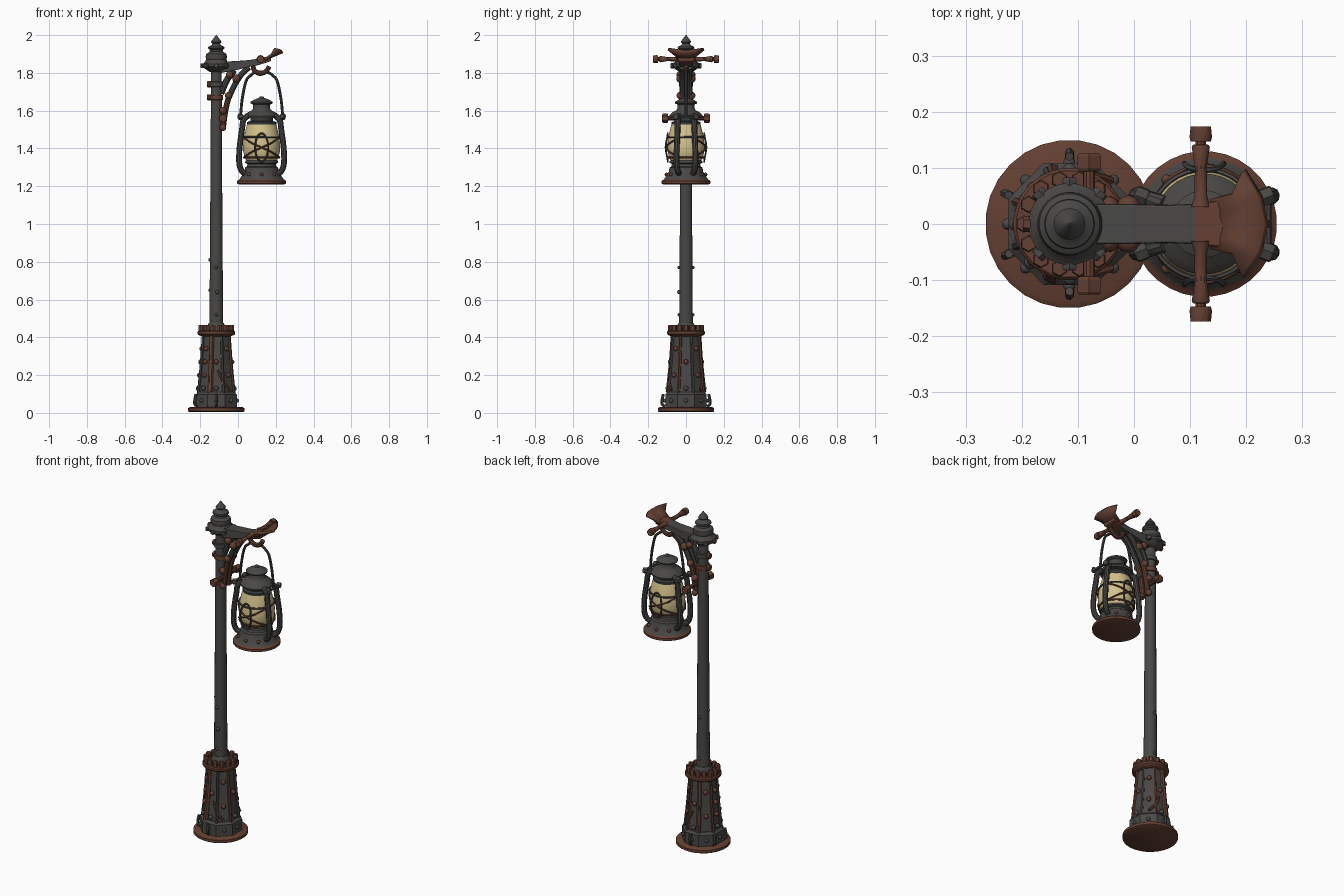
import bpy, bmesh, math
from mathutils import Vector, Matrix

if "Cube" in bpy.data.objects:
    bpy.data.objects.remove(bpy.data.objects["Cube"])

def mat(name, c):
    m = bpy.data.materials.new(name)
    m.diffuse_color = (*c, 1)
    m.use_nodes = True
    m.node_tree.nodes["Principled BSDF"].inputs["Base Color"].default_value = m.diffuse_color
    return m

IRON = mat("dark_iron", (0.066, 0.064, 0.060))
RUST = mat("rust_brown", (0.125, 0.050, 0.032))
GLASS = mat("cream_glass", (0.66, 0.54, 0.26))
BLACK = mat("dark_vent_metal", (0.040, 0.043, 0.042))
PX, LX = -0.115, 0.125      # pole axis and lantern axis

def finish(name, bm, mats, smooth=True, rule=None):
    bmesh.ops.recalc_face_normals(bm, faces=bm.faces)
    me = bpy.data.meshes.new(name)
    for m in (mats if isinstance(mats, list) else [mats]):
        me.materials.append(m)
    if rule:
        for f in bm.faces:
            f.material_index = rule(f.calc_center_median())
    bm.to_mesh(me)
    bm.free()
    ob = bpy.data.objects.new(name, me)
    bpy.context.collection.objects.link(ob)
    if smooth:
        bpy.context.view_layer.objects.active = ob
        for o in bpy.context.selected_objects:
            o.select_set(False)
        ob.select_set(True)
        bpy.ops.object.shade_smooth_by_angle(angle=math.radians(35))
    return ob

def lathe(name, prof, origin, mats, seg=28, axis=(0, 0, 1), rule=None, smooth=True):
    """Revolve (radius, height) pairs around an axis, with closed ends."""
    bm = bmesh.new()
    M = Matrix.Translation(origin) @ Vector((0, 0, 1)).rotation_difference(Vector(axis)).to_matrix().to_4x4()
    rings = [[bm.verts.new(M @ Vector((r * math.cos((i + .5) * math.tau / seg),
              r * math.sin((i + .5) * math.tau / seg), h))) for i in range(seg)] for r, h in prof]
    for a, b in zip(rings, rings[1:]):
        for i in range(seg):
            j = (i + 1) % seg
            bm.faces.new((a[i], a[j], b[j], b[i]))
    bm.faces.new(rings[0])
    bm.faces.new(rings[-1])
    return finish(name, bm, mats, smooth, rule)

def tube(name, pts, r, mats, seg=10, closed=False, rule=None, steps=4):
    """Smooth round bar through points."""
    P = [Vector(p) for p in pts]
    n, path = len(P), []
    for i in range(n if closed else n - 1):
        g = (lambda k: P[k % n]) if closed else (lambda k: P[max(0, min(n - 1, k))])
        a, b, c, d = g(i - 1), g(i), g(i + 1), g(i + 2)
        for s in range(steps):
            t = s / steps
            path.append(0.5 * (2 * b + (c - a) * t + (2 * a - 5 * b + 4 * c - d) * t * t
                               + (3 * b - a - 3 * c + d) * t ** 3))
    if not closed:
        path.append(P[-1])
    bm, rings, m = bmesh.new(), [], len(path)
    u = None
    for i, p in enumerate(path):
        q0 = path[(i - 1) % m] if closed or i else p
        q1 = path[(i + 1) % m] if closed or i < m - 1 else p
        t = (q1 - q0).normalized()
        u = t.orthogonal() if u is None else u - t * u.dot(t)
        u.normalize()
        v = t.cross(u)
        rings.append([bm.verts.new(p + r * (math.cos(k * math.tau / seg) * u + math.sin(k * math.tau / seg) * v))
                      for k in range(seg)])
    for i in range(m if closed else m - 1):
        a, b = rings[i], rings[(i + 1) % m]
        for k in range(seg):
            bm.faces.new((a[k], a[(k + 1) % seg], b[(k + 1) % seg], b[k]))
    if not closed:
        bm.faces.new(rings[0])
        bm.faces.new(rings[-1])
    return finish(name, bm, mats, True, rule)

def ball(name, p, r, m):
    bm = bmesh.new()
    bmesh.ops.create_uvsphere(bm, u_segments=10, v_segments=7, radius=r, matrix=Matrix.Translation(p))
    finish(name, bm, m)

def nut(name, p, r, h, axis, m, seg=6):
    lathe(name, [(r * .85, -h / 2), (r, -h * .35), (r, h * .35), (r * .85, h / 2)], p, m, seg, axis, smooth=False)

def loft(name, sections, m, rule=None):
    """Bar along x from rows of (x, z_low, z_high, half_width)."""
    bm = bmesh.new()
    R = [[bm.verts.new((x, y, z)) for y, z in ((-w, a), (w, a), (w, b), (-w, b))] for x, a, b, w in sections]
    for a, b in zip(R, R[1:]):
        for i in range(4):
            bm.faces.new((a[i], a[(i + 1) % 4], b[(i + 1) % 4], b[i]))
    bm.faces.new(R[0])
    bm.faces.new(R[-1])
    ob = finish(name, bm, m, False, rule)
    bv = ob.modifiers.new("soft_edges", 'BEVEL')
    bv.width, bv.segments = 0.004, 2

def polar(a, r, z, cx=PX):
    return (cx + r * math.cos(a), r * math.sin(a), z)

# --- pedestal ---
lathe("ground_flange", [(.142, .004), (.15, .009), (.15, .025), (.14, .031)], (PX, 0, 0), RUST)
lathe("plinth", [(.118, .03), (.118, .098), (.105, .11), (.09, .112)], (PX, 0, 0), IRON, 8, smooth=False)
lathe("tapered_pedestal", [(.1, .1), (.084, .25), (.072, .415)], (PX, 0, 0), IRON, 8, smooth=False)
lathe("pedestal_collar", [(.074, .405), (.095, .412), (.1, .418), (.1, .43), (.095, .436), (.06, .437)],
      (PX, 0, 0), RUST)
lathe("pole_socket", [(.055, .43), (.05, .455), (.04, .475)], (PX, 0, 0), IRON)
for i in range(14):
    nut("collar_bolt", polar(i * math.tau / 14, .081, .449), .0155, .034, (0, 0, 1), RUST)
for i in range(8):
    a = (i + .5) * math.tau / 8
    tube("pedestal_rib", [polar(a, .103, .1), polar(a, .087, .25), polar(a, .074, .415)], .008,
         RUST if i % 2 else IRON, 6)
    b = i * math.tau / 8
    for k, z in enumerate((.13, .20, .27, .34)):
        if (i + k) % 2 == 0 or i in (4, 5):
            ball("pedestal_rivet", polar(b, .099 - .092 * (z - .1), z), .013, RUST if k else IRON)
    ball("plinth_rivet", polar(b, .11, .065), .011, IRON)
for a in (math.pi / 2, -math.pi / 2, 2.7, 3.6):
    tube("plinth_fin", [polar(a, .11, .035), polar(a, .128, .05), polar(a, .12, .1)], .008, IRON, 6)
for s in (-1, 1):      # rusty roots creeping over the pedestal
    tube("creeping_strap", [(PX + .01, s * .082, .225), (PX + .035, s * .089, .17), (PX + .075, s * .078, .12)],
         .007, RUST, 6)
    tube("side_strap", [(PX - .03, s * .096, .11), (PX - .026, s * .078, .28), (PX - .024, s * .07, .41)],
         .012, RUST, 6)

# --- pole ---
lathe("pole", [(.037, .43), (.034, .9), (.030, 1.5), (.029, 1.85)], (PX, 0, 0), IRON, 16)
for z in (.52, .77):
    for s in (-1, 1):
        ball("pole_rivet", (PX, s * .036, z), .009, IRON)
for z in (.65, .81):
    ball("pole_rivet", (PX - .034, 0, z), .009, IRON)
ball("pole_rivet", (PX + .005, -.036, .64), .011, IRON)

# --- pole cap and finial ---
lathe("pole_cap", [(.035, 1.805), (.06, 1.822), (.073, 1.833), (.073, 1.848), (.06, 1.858), (.054, 1.872),
      (.057, 1.885), (.054, 1.9), (.036, 1.912), (.034, 1.922), (.045, 1.93), (.043, 1.938), (.025, 1.947),
      (.02, 1.955), (.028, 1.963), (.026, 1.968), (.013, 1.985), (.002, 2.0)], (PX, 0, 0), IRON)
for i in range(8):
    a = i * math.tau / 8
    nut("cap_bolt", polar(a, .07, 1.838), .014, .025, (math.cos(a), math.sin(a), 0), RUST if i == 4 else IRON)

# --- arm with flared tail ---
loft("arm", [(-.09, 1.8, 1.86, .036), (-.02, 1.812, 1.862, .036), (.06, 1.832, 1.868, .034),
             (.11, 1.842, 1.876, .036), (.175, 1.862, 1.89, .044)], [IRON, RUST],
     rule=lambda c: 1 if c.x > .11 else 0)
bm = bmesh.new()
rows = [[(.14, y * .045, 1.868) for y in (-1, -.5, 0, .5, 1)],
        [(.178, y * .055, 1.888 + .006 * abs(y)) for y in (-1, -.5, 0, .5, 1)],
        [(.236 - .04 * y * y, y * .095, 1.912 + .014 * abs(y)) for y in (-1, -.5, 0, .5, 1)]]
V = [[bm.verts.new(p) for p in r] for r in rows]
for a, b in zip(V, V[1:]):
    for i in range(4):
        bm.faces.new((a[i], a[i + 1], b[i + 1], b[i]))
fan = finish("flared_tail", bm, RUST)
so = fan.modifiers.new("thickness", 'SOLIDIFY')
so.thickness, so.offset = .016, 0
for s in (-1, 1):
    lathe("cross_bar", [(.018, .03), (.012, .05), (.011, .1), (.017, .137), (.015, .141), (.01, .142), (.01, .147),
          (.019, .147), (.021, .155), (.019, .174)], (.119, 0, 1.873), RUST, 10, (0, s, 0))
tube("hanger_hook", [(.08, 0, 1.845), (.085, 0, 1.815), (.115, 0, 1.797), (.148, 0, 1.808), (.165, 0, 1.835)],
     .013, RUST)

# --- curved brace under the arm ---
brace = [(.06, 1.83), (.025, 1.8), (-.01, 1.75), (-.035, 1.70), (-.055, 1.65), (-.07, 1.58), (-.08, 1.5)]
for s in (-1, 1):
    tube("curved_brace", [(x, s * .02, z) for x, z in brace], .015, [IRON, RUST],
         rule=lambda c: 1 if c.z < 1.67 else 0)
tube("brace_strut", [(-.09, 0, 1.69), (-.06, 0, 1.76), (-.02, 0, 1.815)], .017, IRON)
for x, z, r in ((-.01, 1.77, .022), (-.045, 1.79, .02), (-.05, 1.68, .02), (-.08, 1.6, .02), (-.08, 1.51, .018)):
    for s in (-1, 1):
        ball("brace_bolt", (x, s * .03, z), r, RUST)
for z in (1.67, 1.74):
    nut("pole_back_bolt", (PX - .036, 0, z), .018, .025, (1, 0, 0), RUST, 8)
    lathe("pole_band", [(.03, -.014), (.037, -.012), (.037, .012), (.03, .014)], (PX, 0, z), RUST if z < 1.7 else IRON, 16)
tube("brace_pin", [(-.08, -.1, 1.56), (-.08, .1, 1.56)], .011, RUST)
for s in (-1, 1):
    nut("brace_pin_nut", (-.08, s * .11, 1.56), .024, .032, (0, 1, 0), RUST)

# --- lantern ---
lathe("lantern_base", [(.12, 1.21), (.13, 1.214), (.13, 1.228), (.118, 1.236), (.112, 1.245), (.092, 1.275),
      (.088, 1.298), (.078, 1.305), (.075, 1.318), (.088, 1.324), (.086, 1.335), (.06, 1.336)], (LX, 0, 0),
      [IRON, RUST], 32, rule=lambda c: 1 if c.z < 1.236 else 0)
lathe("glass_globe", [(.075, 1.33), (.09, 1.35), (.098, 1.385), (.099, 1.42), (.094, 1.46), (.085, 1.5),
      (.075, 1.535)], (LX, 0, 0), GLASS, 32)
lathe("lantern_hood", [(.078, 1.527), (.078, 1.54), (.06, 1.545), (.06, 1.56), (.088, 1.562), (.09, 1.572),
      (.075, 1.59), (.052, 1.602), (.046, 1.61), (.045, 1.632), (.058, 1.638), (.06, 1.646), (.04, 1.658),
      (.014, 1.668), (.01, 1.676)], (LX, 0, 0), [IRON, BLACK], 28, rule=lambda c: 1 if c.z < 1.56 else 0)
for sx in (-1, 1):
    for sy in (-1, 1):
        tube("side_tube", [(LX + sx * r, sy * y, z) for r, y, z in ((.085, .035, 1.265), (.108, .045, 1.285),
             (.119, .05, 1.33), (.116, .049, 1.41), (.104, .045, 1.5), (.096, .043, 1.55), (.07, .035, 1.575))],
             .0155, IRON)
        nut("tube_shoulder", (LX + sx * .112, sy * .05, 1.568), .017, .024, (sx, sy * .4, 0), IRON)
    # wire guard: crossed wires on the front and back, loops on the glass sides
    for t in (-1, 1):
        tube("crossed_wire", [polar(sx * math.pi / 2 + t * u * 1.15, .103 - .004 * abs(u), 1.405 + u * .05, LX)
                              for u in (-1, -.5, 0, .5, 1)], .005, RUST, 6)
    tube("wire_loop", [(LX + .035 * math.cos(k * math.tau / 8), sx * (.108 - .012 * abs(math.sin(k * math.tau / 8))),
         1.405 + .075 * math.sin(k * math.tau / 8)) for k in range(8)], .005, IRON, 6, True)
    for k in range(3):
        a = sx * math.pi / 2 + (k - 1) * .7
        ball("base_rivet", polar(a, .103, 1.262, LX), .01, RUST)
for z, r in ((1.352, .094), (1.46, .097)):
    tube("guard_ring", [polar(k * math.tau / 12, r, z, LX) for k in range(12)], .005, RUST if z < 1.4 else IRON, 6, True)
half = [(.112, 1.565), (.103, 1.66), (.083, 1.755), (.06, 1.785), (.03, 1.803)]
tube("bail_handle", [(LX - x, 0, z) for x, z in half] + [(LX + x, 0, z) for x, z in reversed(half)], .0075, IRON, 8)
for s in (-1, 1):
    tube("bail_pivot_bar", [(LX + s * .112, -.05, 1.568), (LX + s * .112, .05, 1.568)], .008, IRON, 8)
